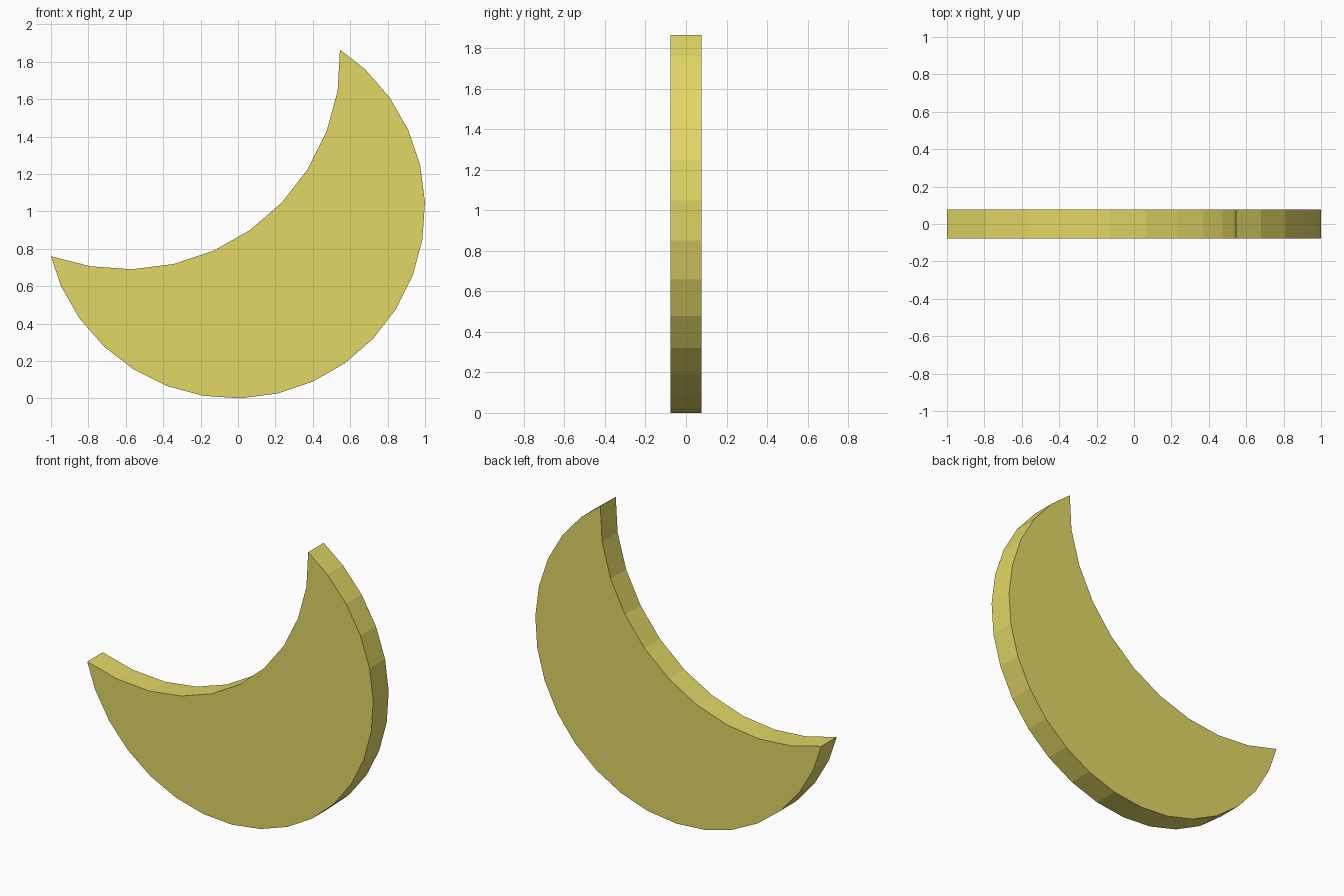
import bpy, bmesh, math

if "Cube" in bpy.data.objects:
    bpy.data.objects.remove(bpy.data.objects["Cube"])

STEP = math.radians(11.25)      # both arcs come from 32-sided circles
HALF_DEPTH = 0.0775


def arc(cx, cz, radius, middle_deg, count):
    """Points along an arc, 'count' steps either side of its middle."""
    mid = math.radians(middle_deg)
    return [(cx + radius * math.cos(mid + i * STEP),
             cz + radius * math.sin(mid + i * STEP))
            for i in range(-count, count + 1)]


# Crescent outline: outer arc, upper tip, inner arc, left tip
outer = arc(-0.018, 1.018, 1.018, 305.5, 9)
inner = arc(-0.597, 1.836, 1.146, 305.3, 4)
outline = [(-1.0, 0.76)] + outer + [(0.545, 1.865)] + inner[::-1]

# Extrude the outline into a flat-sided slab
bm = bmesh.new()
face = bm.faces.new([bm.verts.new((x, -HALF_DEPTH, z)) for x, z in outline])
ext = bmesh.ops.extrude_face_region(bm, geom=[face], use_keep_orig=True)
moved = [g for g in ext["geom"] if isinstance(g, bmesh.types.BMVert)]
bmesh.ops.translate(bm, verts=moved, vec=(0, 2 * HALF_DEPTH, 0))
bmesh.ops.recalc_face_normals(bm, faces=bm.faces)
mesh = bpy.data.meshes.new("crescent_moon")
bm.to_mesh(mesh)
bm.free()

# Single yellow colour
yellow = bpy.data.materials.new("moon yellow")
yellow.diffuse_color = (0.76, 0.68, 0.133, 1)
yellow.use_nodes = True
yellow.node_tree.nodes["Principled BSDF"].inputs["Base Color"].default_value = yellow.diffuse_color
mesh.materials.append(yellow)
moon = bpy.data.objects.new("crescent_moon", mesh)
bpy.context.collection.objects.link(moon)
